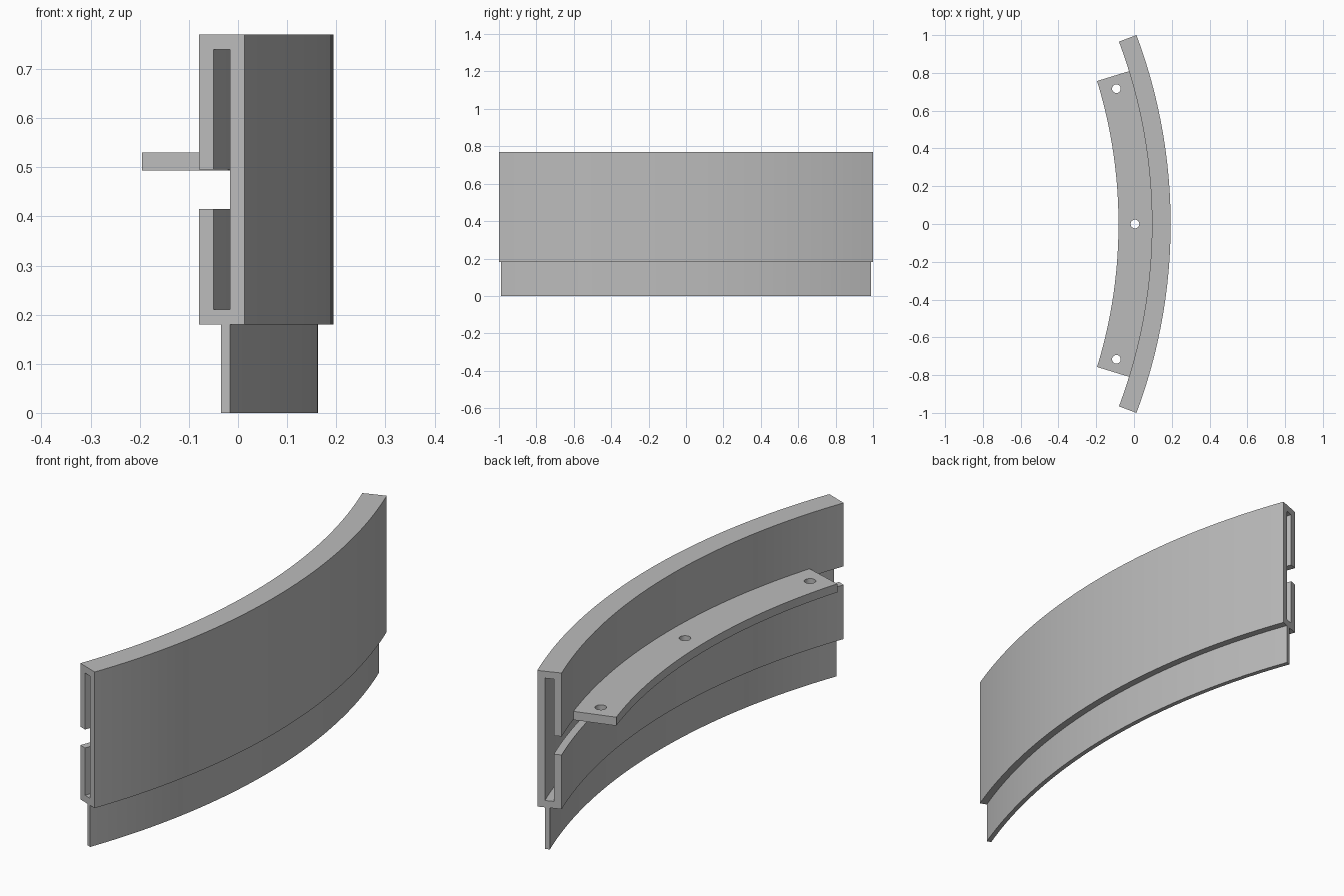
import bpy, bmesh, math
from math import sin, cos, radians

cube = bpy.data.objects.get("Cube")
if cube:
    bpy.data.objects.remove(cube, do_unlink=True)

CENTRE_X = -2.659      # axis of the curve
STEPS = 48

grey = bpy.data.materials.new("plain grey")
grey.use_nodes = True
colour = (0.5, 0.5, 0.5, 1)
grey.diffuse_color = colour
grey.node_tree.nodes["Principled BSDF"].inputs["Base Color"].default_value = colour


def sweep(name, profile, half_angle):
    """Sweep a closed (radius, height) profile along the arc."""
    bm = bmesh.new()
    rings = []
    for i in range(STEPS + 1):
        a = radians(half_angle) * (2 * i / STEPS - 1)
        rings.append([bm.verts.new((CENTRE_X + r * cos(a), r * sin(a), z))
                      for r, z in profile])
    n = len(profile)
    for p, q in zip(rings, rings[1:]):
        for k in range(n):
            j = (k + 1) % n
            bm.faces.new((p[k], p[j], q[j], q[k]))
    bm.faces.new(rings[0])
    bm.faces.new(rings[-1])
    bmesh.ops.recalc_face_normals(bm, faces=bm.faces)
    mesh = bpy.data.meshes.new(name)
    bm.to_mesh(mesh)
    bm.free()
    mesh.materials.append(grey)
    obj = bpy.data.objects.new(name, mesh)
    bpy.context.collection.objects.link(obj)
    return obj


def activate(obj):
    bpy.ops.object.select_all(action='DESELECT')
    obj.select_set(True)
    bpy.context.view_layer.objects.active = obj


# Curved channel with slotted inner wall and a thin skirt below
OUT, WALL, SKIRT, LIP, IN = 2.853, 2.822, 2.802, 2.786, 2.754
channel = sweep("curved_channel", [
    (OUT, 0.18), (OUT, 0.77), (IN, 0.77), (IN, 0.495), (LIP, 0.495),
    (LIP, 0.74), (WALL, 0.74), (WALL, 0.21), (LIP, 0.21), (LIP, 0.415),
    (IN, 0.415), (IN, 0.18), (SKIRT, 0.18), (SKIRT, 0), (WALL, 0),
    (WALL, 0.18)], 20.52)

# Mounting flange on the inner side
flange = sweep("mounting_flange", [
    (2.577, 0.493), (2.76, 0.493), (2.76, 0.53), (2.577, 0.53)], 17.08)

# Three screw holes through the flange
for angle in (-15.6, 0, 15.6):
    a = radians(angle)
    bpy.ops.mesh.primitive_cylinder_add(
        vertices=32, radius=0.023, depth=0.2,
        location=(CENTRE_X + 2.664 * cos(a), 2.664 * sin(a), 0.51))
    cutter = bpy.context.object
    cutter.name = "hole_cutter"
    cutter.hide_render = True
    cutter.data.materials.append(grey)
    activate(flange)
    cut = flange.modifiers.new("screw_hole", 'BOOLEAN')
    cut.operation = 'DIFFERENCE'
    cut.solver = 'EXACT'
    cut.object = cutter
    bpy.ops.object.modifier_apply(modifier=cut.name)
    bpy.data.objects.remove(cutter, do_unlink=True)

for obj in (channel, flange):
    activate(obj)
    bpy.ops.object.shade_smooth_by_angle(angle=radians(30))
